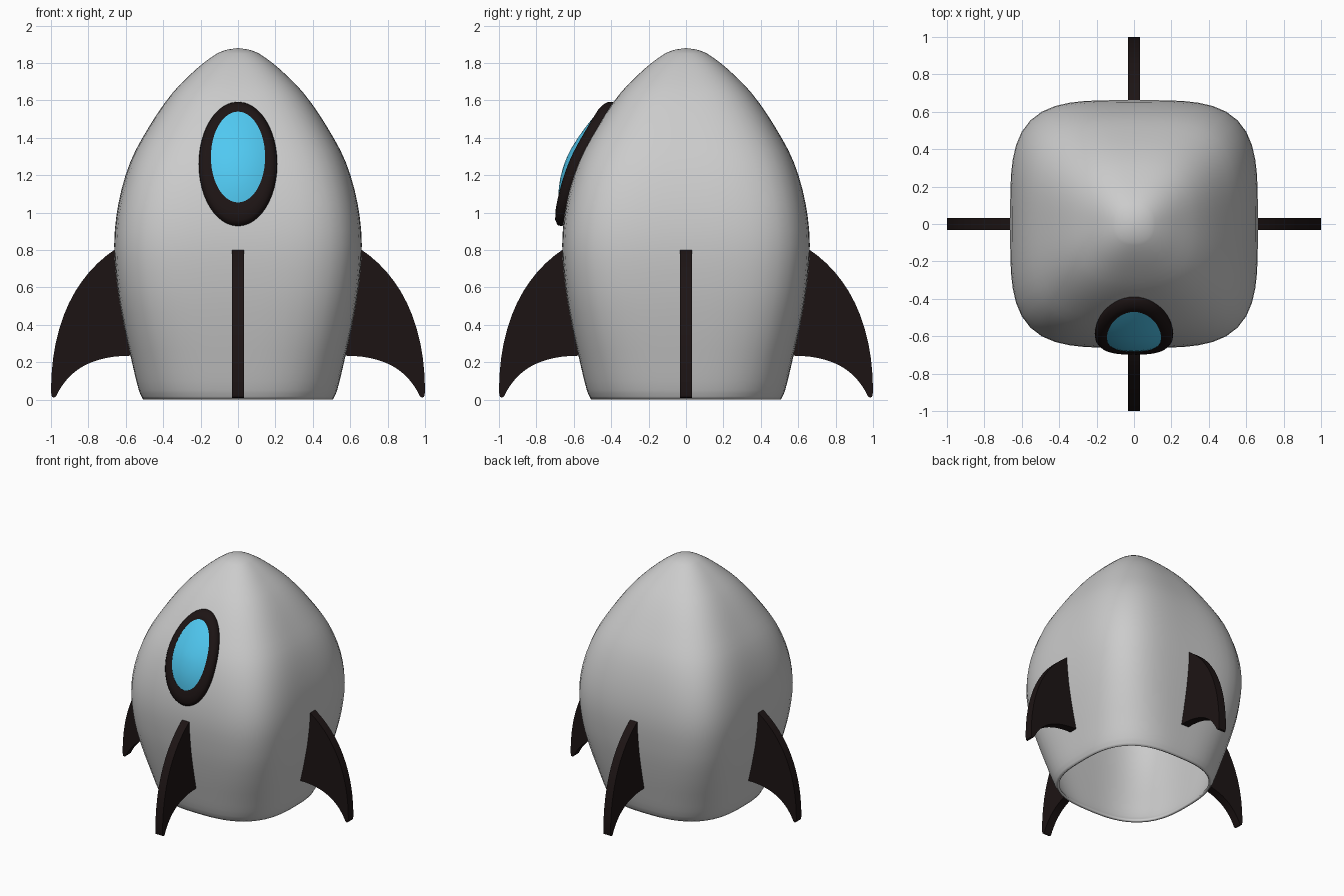
import bpy, bmesh, math
from mathutils import Matrix

if "Cube" in bpy.data.objects:
    bpy.data.objects.remove(bpy.data.objects["Cube"])

# Hull profile: height, half-width, squareness exponent
HULL = [(0.0, .508, 2.75), (.05, .53, 2.85), (.2, .567, 3.1), (.4, .611, 3.5), (.6, .645, 3.8),
        (.83, .662, 3.9), (1.05, .639, 3.8), (1.27, .576, 3.5), (1.46, .475, 3.2),
        (1.64, .35, 2.9), (1.77, .22, 2.6), (1.85, .113, 2.3), (1.872, .055, 2.1), (1.88, 0, 2)]


def slope(i, k):
    a, b = HULL[max(i - 1, 0)], HULL[min(i + 1, len(HULL) - 1)]
    return (b[k] - a[k]) / (b[0] - a[0])


def hull(z, k=1):
    """Smoothly interpolated hull value at height z."""
    i = max(j for j in range(len(HULL) - 1) if HULL[j][0] <= z or j == 0)
    p, q = HULL[i], HULL[i + 1]
    h = q[0] - p[0]
    t = (z - p[0]) / h
    return ((2*t**3 - 3*t**2 + 1) * p[k] + (t**3 - 2*t**2 + t) * h * slope(i, k)
            + (3*t**2 - 2*t**3) * q[k] + (t**3 - t**2) * h * slope(i + 1, k))


def front(x, z):
    """y of the hull's front face."""
    r, n = hull(z), hull(z, 2)
    return -r * (1 - min(abs(x) / r, 1) ** n) ** (1 / n)


def material(name, rgb):
    m = bpy.data.materials.new(name)
    m.diffuse_color = (*rgb, 1)
    m.use_nodes = True
    m.node_tree.nodes["Principled BSDF"].inputs["Base Color"].default_value = m.diffuse_color
    return m


def finish(name, bm, mat=None, angle=40):
    bmesh.ops.recalc_face_normals(bm, faces=bm.faces)
    me = bpy.data.meshes.new(name)
    bm.to_mesh(me)
    bm.free()
    ob = bpy.data.objects.new(name, me)
    bpy.context.collection.objects.link(ob)
    if mat:
        me.materials.append(mat)
    bpy.ops.object.select_all(action='DESELECT')
    ob.select_set(True)
    bpy.context.view_layer.objects.active = ob
    bpy.ops.object.shade_smooth_by_angle(angle=math.radians(angle))
    return ob


def loft(rings, tip=None, closed=False):
    """Skin a list of point rings, optionally ending in a tip or looping."""
    bm = bmesh.new()
    rows = [[bm.verts.new(p) for p in ring] for ring in rings]
    pairs = list(zip(rows, rows[1:])) + ([(rows[-1], rows[0])] if closed else [])
    n = len(rows[0])
    for a, b in pairs:
        for i in range(n):
            j = (i + 1) % n
            bm.faces.new((a[i], a[j], b[j], b[i]))
    if tip:
        v = bm.verts.new(tip)
        for i in range(n):
            bm.faces.new((rows[-1][i], rows[-1][(i + 1) % n], v))
    return bm


black = material("black", (.012, .007, .007))
blue = material("window_blue", (.08, .58, .88))

# Hull: rounded-square shell, open below
def hull_ring(z, sides=64):
    r, n = hull(z), hull(z, 2)
    pts = []
    for i in range(sides):
        c, s = math.cos(2 * math.pi * i / sides), math.sin(2 * math.pi * i / sides)
        k = r / (abs(c) ** n + abs(s) ** n) ** (1 / n)
        pts.append((c * k, s * k, z))
    return pts

levels = [p[0] + (q[0] - p[0]) * t / 3 for p, q in zip(HULL[:-2], HULL[1:-1]) for t in range(3)]
levels.append(HULL[-2][0])
body = finish("hull", loft([hull_ring(z) for z in levels], tip=(0, 0, 1.88)), angle=60)
shell = body.modifiers.new("shell", 'SOLIDIFY')
shell.thickness, shell.offset = .018, -1

# Porthole parts: ovals laid on the hull's front face
def oval(rx, rz, cz, lift, sides=48):
    pts = []
    for i in range(sides):
        a = 2 * math.pi * i / sides
        x, z = rx * math.cos(a), cz + rz * math.sin(a)
        pts.append((x, front(x, z) - lift, z))
    return pts

frame = [(.203, .325, 1.26, -.02), (.21, .332, 1.26, .012), (.207, .329, 1.262, .03),
         (.192, .308, 1.268, .046), (.17, .275, 1.282, .052), (.145, .243, 1.297, .046),
         (.145, .243, 1.297, -.02)]
finish("window_frame", loft([oval(*f) for f in frame], closed=True), black, 60)

glass = [oval(.148 * s, .246 * s, 1.297, .044 + .028 * (1 - s * s)) for s in (1, .85, .65, .45, .2)]
finish("window_glass", loft(glass, tip=(0, front(0, 1.297) - .072, 1.297)), blue, 60)

# Four swept fins: upper curve, lower curve, then the root following the hull
def bezier(a, b, c, d, n=12):
    return [tuple((1-t)**3*p + 3*(1-t)**2*t*q + 3*(1-t)*t*t*r + t**3*s
                  for p, q, r, s in zip(a, b, c, d)) for t in (i / n for i in range(n + 1))]

outline = bezier((.655, .805), (.86, .67), (1.0, .42), (1.0, .04))
outline += [(.995, .015), (.983, .01), (.972, .02)]
outline += bezier((.962, .04), (.89, .17), (.77, .235), (.568, .235))
outline += [(hull(z) - .008, z) for z in (.35, .45, .55, .65, .75)]

for i, side in enumerate(("right", "back", "left", "front")):
    bm = bmesh.new()
    f = bm.faces.new([bm.verts.new((x, -.032, z)) for x, z in outline])
    ext = bmesh.ops.extrude_face_region(bm, geom=[f])
    bmesh.ops.translate(bm, vec=(0, .064, 0),
                        verts=[v for v in ext["geom"] if isinstance(v, bmesh.types.BMVert)])
    bm.transform(Matrix.Rotation(i * math.pi / 2, 4, 'Z'))
    finish(side + "_fin", bm, black, 35)
